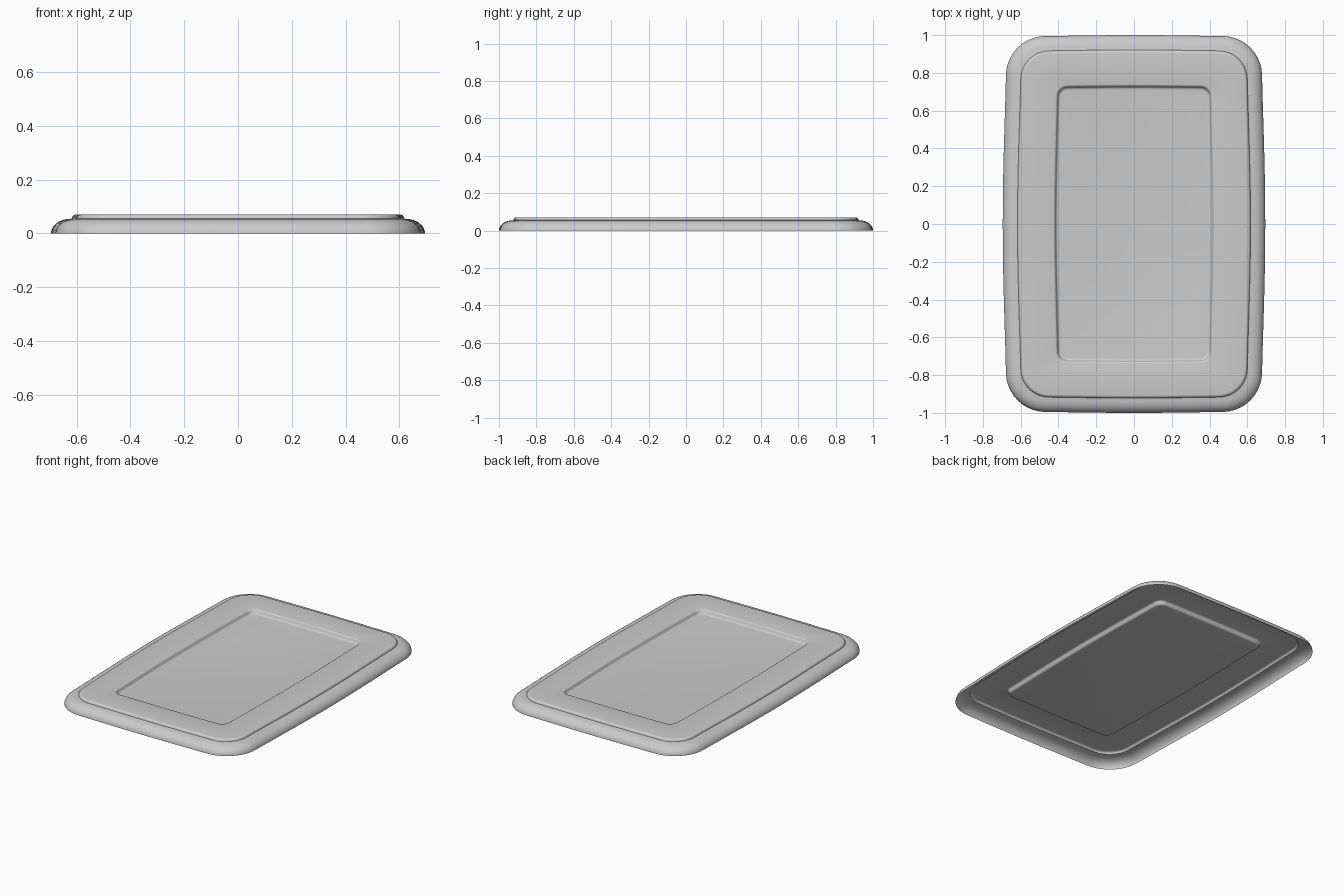
import bpy, bmesh
from math import sin, cos, pi, radians

cube = bpy.data.objects.get("Cube")
if cube:
    bpy.data.objects.remove(cube)

grey = bpy.data.materials.new("plain grey")
grey.use_nodes = True
colour = (0.6, 0.6, 0.6, 1)
grey.diffuse_color = colour
grey.node_tree.nodes["Principled BSDF"].inputs["Base Color"].default_value = colour

SIDE, ARC = 12, 10      # segments per straight side and per corner


def outline(hx, hy, r, bow_x, bow_y):
    """Rounded rectangle whose sides bow gently outward to hx and hy."""
    ax, ay = hx - bow_x, hy - bow_y
    corners = [(ax - r, ay - r), (r - ax, ay - r), (r - ax, r - ay), (ax - r, r - ay)]
    pts = []
    for q, (cx, cy) in enumerate(corners):
        for i in range(ARC + 1):
            a = (q + i / ARC) * pi / 2
            pts.append((cx + r * cos(a), cy + r * sin(a)))
        # bowed side leading to the next corner
        x0, y0 = pts[-1]
        nx, ny = corners[(q + 1) % 4]
        a = (q + 1) * pi / 2
        x1, y1 = nx + r * cos(a), ny + r * sin(a)
        bow = bow_y if q % 2 == 0 else bow_x
        for i in range(1, SIDE):
            t = i / SIDE
            b = bow * sin(pi * t) ** 1.2
            pts.append((x0 + (x1 - x0) * t + b * cos(a), y0 + (y1 - y0) * t + b * sin(a)))
    return pts


def arc_profile(inset, z, w, h, rising, n=8):
    """Quarter-round steps as (inset, height); rising starts vertical."""
    steps = []
    for i in range(n + 1):
        a = i / n * pi / 2
        u, v = (1 - cos(a), sin(a)) if rising else (sin(a), 1 - cos(a))
        steps.append((inset + w * u, z + h * v))
    return steps


rings = []
# rounded outer rim, then the small raised step
for d, z in arc_profile(0, 0, 0.07, 0.054, True) + arc_profile(0.078, 0.056, 0.016, 0.015, True, 5):
    rings.append((outline(0.695 - d, 1 - d, 0.21 - 0.75 * d, 0.017, 0.005), z))
# recess: rounded lip, wall and fillet down to the floor
lip = arc_profile(0, 0.071, 0.012, -0.013, False, 4)
foot = arc_profile(0.014, 0.056, 0.016, -0.011, True, 5)
for d, z in lip + foot:
    rings.append((outline(0.428 - d, 0.74 - d, 0.06 - 0.6 * d, 0.012, 0.003), z))

# open-bottomed pressed panel
bm = bmesh.new()
loops = [[bm.verts.new((x, y, z)) for x, y in pts] for pts, z in rings]
for lower, upper in zip(loops, loops[1:]):
    n = len(lower)
    for i in range(n):
        j = (i + 1) % n
        bm.faces.new((lower[i], lower[j], upper[j], upper[i]))
bm.faces.new(loops[-1])     # recess floor
mesh = bpy.data.meshes.new("recessed_panel")
bm.to_mesh(mesh)
bm.free()
mesh.materials.append(grey)

panel = bpy.data.objects.new("recessed_panel", mesh)
bpy.context.collection.objects.link(panel)
bpy.context.view_layer.objects.active = panel
panel.select_set(True)
bpy.ops.object.shade_smooth_by_angle(angle=radians(40))
